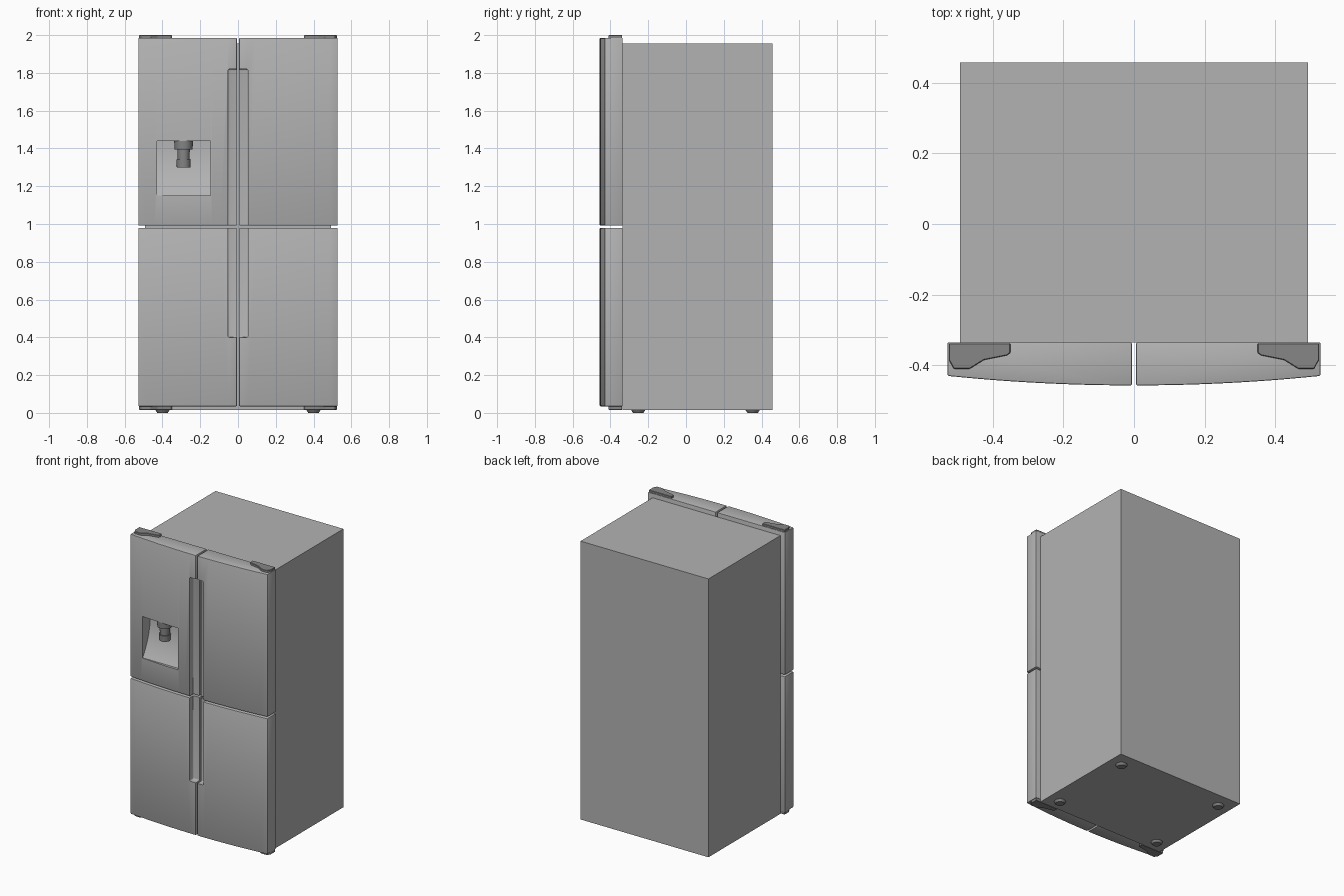
import bpy
import bmesh
import math

cube = bpy.data.objects.get("Cube")
if cube:
    bpy.data.objects.remove(cube, do_unlink=True)


def material(name, value):
    m = bpy.data.materials.new(name)
    m.use_nodes = True
    color = (value, value, value, 1)
    m.diffuse_color = color
    m.node_tree.nodes["Principled BSDF"].inputs["Base Color"].default_value = color
    return m


STEEL = material("steel grey", 0.45)
DARK = material("dark grey", 0.24)


def finish(bm, name, mat):
    bmesh.ops.recalc_face_normals(bm, faces=bm.faces)
    mesh = bpy.data.meshes.new(name)
    bm.to_mesh(mesh)
    bm.free()
    ob = bpy.data.objects.new(name, mesh)
    bpy.context.collection.objects.link(ob)
    mesh.materials.append(mat)
    return ob


def prism(name, outline, low, high, mat, axis="z"):
    """Extrude an outline: (x, y) along z, or (y, z) along x."""
    bm = bmesh.new()
    place = (lambda a, b, h: (a, b, h)) if axis == "z" else (lambda a, b, h: (h, a, b))
    face = bm.faces.new([bm.verts.new(place(a, b, low)) for a, b in outline])
    ext = bmesh.ops.extrude_face_region(bm, geom=[face])
    for v in ext["geom"]:
        if isinstance(v, bmesh.types.BMVert):
            v.co["zx".index(axis) and 0 or 2 if axis == "z" else 0] = high
    return finish(bm, name, mat)


def box(name, x0, x1, y0, y1, z0, z1, mat):
    return prism(name, [(x0, y0), (x1, y0), (x1, y1), (x0, y1)], z0, z1, mat)


def cone(name, x, y, z0, z1, r0, r1, mat, sides=24):
    bm = bmesh.new()
    bmesh.ops.create_cone(bm, cap_ends=True, segments=sides,
                          radius1=r0, radius2=r1, depth=z1 - z0)
    bmesh.ops.translate(bm, verts=bm.verts, vec=(x, y, (z0 + z1) / 2))
    return finish(bm, name, mat)


def apply(ob, kind, **settings):
    mod = ob.modifiers.new(kind.title(), kind)
    for key, value in settings.items():
        setattr(mod, key, value)
    bpy.context.view_layer.objects.active = ob
    bpy.ops.object.modifier_apply(modifier=mod.name)


def smooth(ob):
    bpy.ops.object.select_all(action="DESELECT")
    ob.select_set(True)
    bpy.context.view_layer.objects.active = ob
    bpy.ops.object.shade_smooth_by_angle(angle=math.radians(30))


# Cabinet
HALF, BACK = 0.528, -0.335
box("cabinet", -0.493, 0.493, BACK, 0.457, 0.015, 1.955, STEEL)

# Cutter for the long shared handle recess
handle_cut = box("handle_cutter", -0.053, 0.053, -0.6, -0.415, 0.40, 1.82, STEEL)
apply(handle_cut, "BEVEL", width=0.008, segments=3)

# Cutter for the dispenser niche, with a back that sweeps forward at the bottom
TOP, BOTTOM = 1.44, 1.15
sweep = [(-0.35 - 0.085 * (i / 12) ** 2.2, TOP - (TOP - BOTTOM) * i / 12) for i in range(13)]
niche_cut = prism("niche_cutter", [(-0.6, BOTTOM), (-0.6, TOP)] + sweep,
                  -0.43, -0.145, STEEL, axis="x")


# Four doors with a gently bowed front
def door(name, side, z0, z1, cutters):
    xs = [0.006 + (HALF - 0.006) * i / 12 for i in range(13)]
    front = [(side * x, -0.457 + 0.027 * (x / HALF) ** 2) for x in xs]
    outline = front + [(side * HALF, BACK), (side * xs[0], BACK)]
    ob = prism(name, outline, z0, z1, STEEL)
    apply(ob, "BEVEL", width=0.004, segments=2, limit_method="ANGLE")
    for cutter in cutters:
        apply(ob, "BOOLEAN", object=cutter, operation="DIFFERENCE", solver="EXACT")
    smooth(ob)


for label, side in (("right", -1), ("left", 1)):
    extra = [niche_cut] if side < 0 else []
    door("upper_%s_door" % label, side, 0.992, 1.985, [handle_cut] + extra)
    door("lower_%s_door" % label, side, 0.035, 0.980, [handle_cut])

    # Hinge covers above and below the doors
    hinge = [(0.35, -0.338), (0.35, -0.365), (0.36, -0.372), (0.425, -0.385),
             (0.465, -0.41), (0.51, -0.41), (0.524, -0.385), (0.524, -0.338)]
    outline = [(side * x, y) for x, y in hinge]
    for level, z0, z1 in (("upper", 1.983, 2.0), ("lower", 0.016, 0.037)):
        ob = prism("%s_%s_hinge" % (level, label), outline, z0, z1, DARK)
        apply(ob, "BEVEL", width=0.002, segments=1, limit_method="ANGLE")

    # Levelling feet
    for place, y in (("front", -0.253), ("back", 0.353)):
        smooth(cone("%s_%s_foot" % (place, label), side * 0.4, y, 0, 0.016,
                    0.028, 0.038, DARK))

for cutter in (handle_cut, niche_cut):
    bpy.data.objects.remove(cutter, do_unlink=True)

# Dispenser spout hanging from the niche ceiling
for name, z0, z1, r in (("spout_collar", 1.395, 1.442, 0.05),
                        ("spout_neck", 1.34, 1.397, 0.033),
                        ("spout_tip", 1.30, 1.342, 0.038)):
    smooth(cone(name, -0.288, -0.395, z0, z1, r * 0.95, r, DARK))
